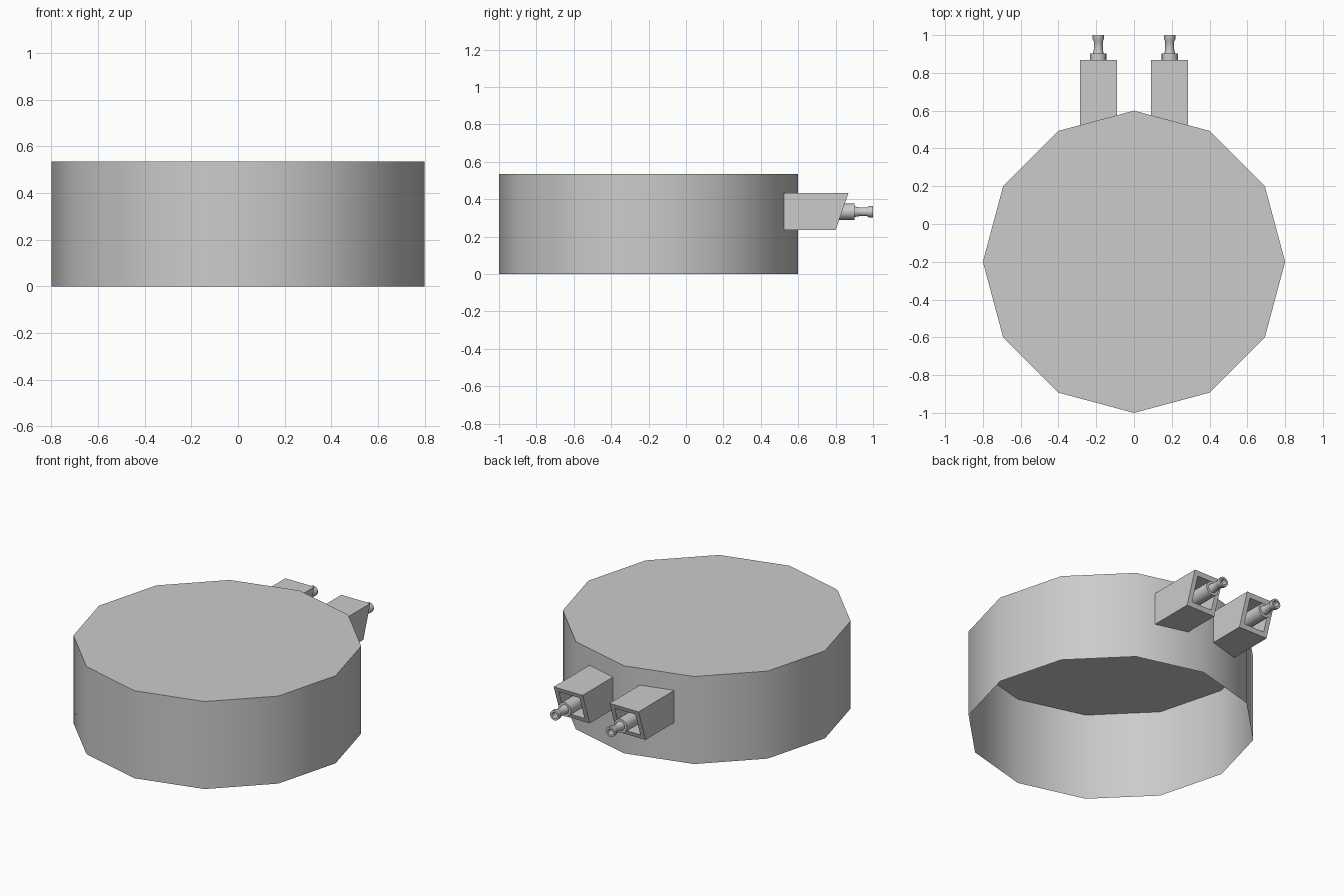
import bpy, bmesh, math
from mathutils import Vector

cube = bpy.data.objects.get("Cube")
if cube:
    bpy.data.objects.remove(cube)

grey = bpy.data.materials.new("light grey")
grey.use_nodes = True
colour = (0.6, 0.6, 0.6, 1)
grey.diffuse_color = colour
grey.node_tree.nodes["Principled BSDF"].inputs["Base Color"].default_value = colour


def finish(name, bm, smooth_angle=None):
    """Turn a bmesh into a grey object, smooth below the given angle."""
    mesh = bpy.data.meshes.new(name)
    bm.to_mesh(mesh)
    bm.free()
    mesh.materials.append(grey)
    obj = bpy.data.objects.new(name, mesh)
    bpy.context.collection.objects.link(obj)
    if smooth_angle:
        bpy.ops.object.select_all(action="DESELECT")
        obj.select_set(True)
        bpy.context.view_layer.objects.active = obj
        bpy.ops.object.shade_smooth_by_angle(angle=math.radians(smooth_angle))
    return obj


def drum():
    """Twelve-sided cap, open underneath."""
    sides, radius, height = 12, 0.8, 0.535
    bm = bmesh.new()
    rings = []
    for z in (0, height):
        rings.append([bm.verts.new((radius * math.cos(i * math.tau / sides),
                                    radius * math.sin(i * math.tau / sides) - 0.2, z))
                      for i in range(sides)])
    low, high = rings
    for i in range(sides):
        j = (i + 1) % sides
        bm.faces.new((low[i], low[j], high[j], high[i]))
    bm.faces.new(high)
    finish("drum_shell", bm, 40)


def socket(name, x):
    """Box with a slanted back and a square recess."""
    half = 0.098
    profile = [(0.524, 0.235), (0.80, 0.235), (0.868, 0.432), (0.524, 0.432)]
    bm = bmesh.new()
    base = bm.faces.new([bm.verts.new((x - half, y, z)) for y, z in profile])
    grown = bmesh.ops.extrude_face_region(bm, geom=[base])["geom"]
    bmesh.ops.translate(bm, vec=(2 * half, 0, 0),
                        verts=[v for v in grown if isinstance(v, bmesh.types.BMVert)])
    if base.is_valid and not any(len(e.link_faces) == 1 for e in base.edges):
        pass
    else:
        bmesh.ops.holes_fill(bm, edges=bm.edges)
    bmesh.ops.recalc_face_normals(bm, faces=bm.faces)
    # recess in the slanted face
    back = max(bm.faces, key=lambda f: f.normal.y)
    bmesh.ops.inset_region(bm, faces=[back], thickness=0.04)
    pit = bmesh.ops.extrude_discrete_faces(bm, faces=[back])["faces"][0]
    bmesh.ops.translate(bm, vec=Vector((0, -0.12, 0)), verts=pit.verts)
    finish(name, bm)


def nozzle(name, x):
    """Turned collar and hollow flared tip along y."""
    profile = [(0.043, 0.69), (0.043, 0.902), (0.028, 0.902), (0.024, 0.925),
               (0.024, 0.968), (0.03, 0.978), (0.03, 1.0), (0.018, 1.0),
               (0.018, 0.93)]
    sides = 16
    bm = bmesh.new()
    rings = [[bm.verts.new((x + r * math.cos(i * math.tau / sides), y,
                            0.333 + r * math.sin(i * math.tau / sides)))
              for i in range(sides)] for r, y in profile]
    for a, b in zip(rings, rings[1:]):
        for i in range(sides):
            j = (i + 1) % sides
            bm.faces.new((a[i], a[j], b[j], b[i]))
    bm.faces.new(rings[0])
    bm.faces.new(rings[-1])
    bmesh.ops.recalc_face_normals(bm, faces=bm.faces)
    finish(name, bm, 40)


drum()
for side, x in (("left", 0.189), ("right", -0.189)):
    socket(side + "_socket", x)
    nozzle(side + "_nozzle", x)
